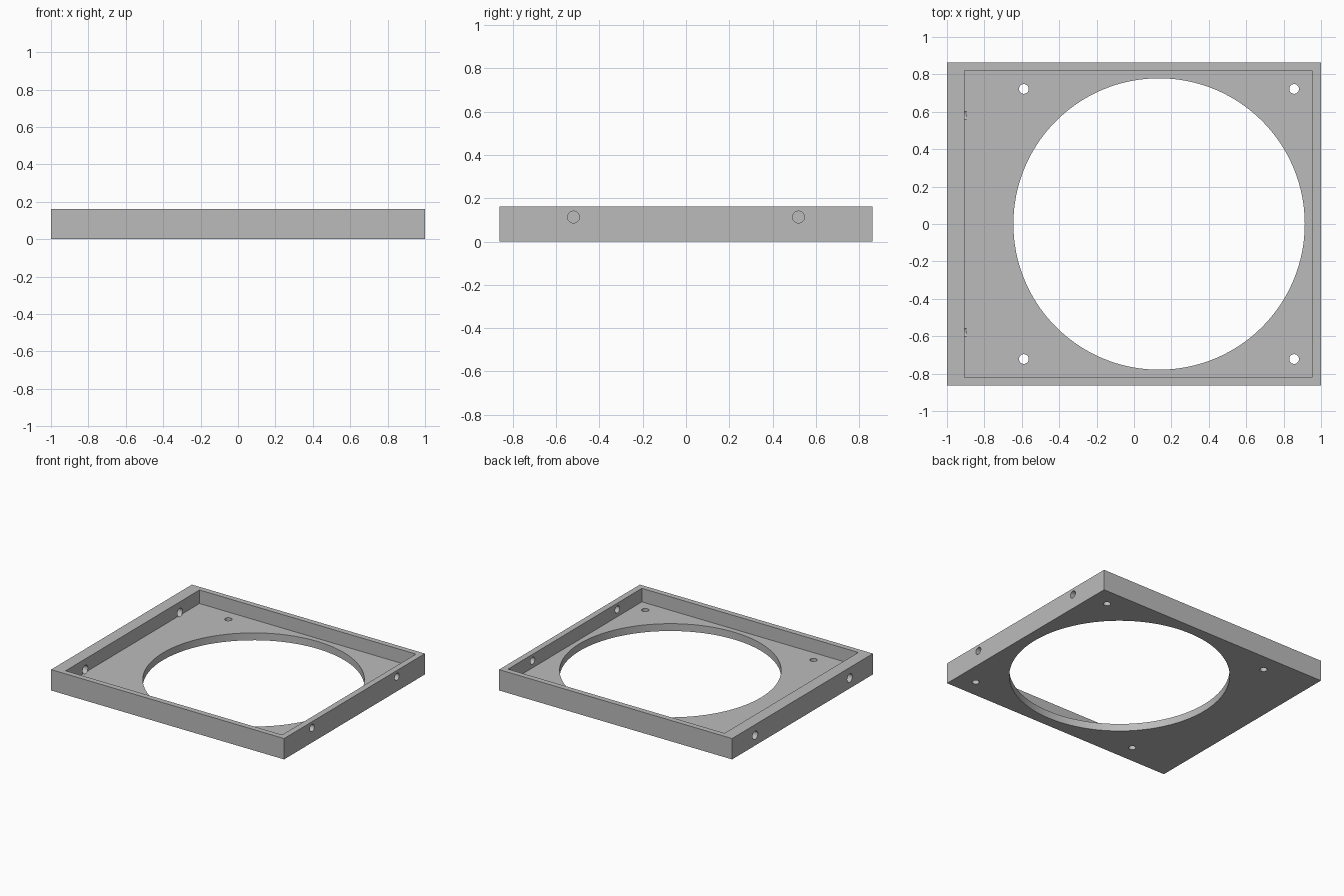
import bpy
import math

if "Cube" in bpy.data.objects:
    bpy.data.objects.remove(bpy.data.objects["Cube"], do_unlink=True)

HEIGHT, FLOOR = 0.162, 0.057
HALF_Y = 0.863

grey = bpy.data.materials.new("plain_grey")
grey.use_nodes = True
colour = (0.5, 0.5, 0.5, 1)
grey.diffuse_color = colour
grey.node_tree.nodes["Principled BSDF"].inputs["Base Color"].default_value = colour


def box(name, low, high):
    """Box between two opposite corners."""
    bpy.ops.mesh.primitive_cube_add(size=1, location=[(a + b) / 2 for a, b in zip(low, high)])
    ob = bpy.context.object
    ob.name = name
    ob.scale = [b - a for a, b in zip(low, high)]
    bpy.ops.object.transform_apply(location=True, rotation=False, scale=True)
    ob.data.materials.append(grey)
    return ob


def cylinder(name, centre, radius, length, along_x=False, sides=32):
    bpy.ops.mesh.primitive_cylinder_add(
        vertices=sides, radius=radius, depth=length, location=centre,
        rotation=(0, math.pi / 2 if along_x else 0, 0))
    ob = bpy.context.object
    ob.name = name
    ob.data.materials.append(grey)
    return ob


def cut(target, cutter):
    """Subtract the cutter from the target and hide it."""
    mod = target.modifiers.new(cutter.name, "BOOLEAN")
    mod.operation = "DIFFERENCE"
    mod.solver = "EXACT"
    mod.object = cutter
    cutter.hide_render = True
    cutter.hide_set(True)


# Outer block hollowed into a shallow tray with one thicker wall
frame = box("mounting_frame", (-1, -HALF_Y, 0), (1, HALF_Y, HEIGHT))
cut(frame, box("tray_cutter", (-0.905, -0.82, FLOOR), (0.953, 0.82, HEIGHT + 0.1)))

# Large round opening in the floor
cut(frame, cylinder("opening_cutter", (0.134, 0, 0), 0.779, 0.3, sides=128))

for side in (-1, 1):
    # Corner screw holes through the floor
    for x in (-0.589, 0.856):
        cut(frame, cylinder("screw_hole_cutter", (x, side * 0.722, 0), 0.026, 0.3))
    # Holes through the thin wall
    cut(frame, cylinder("thin_wall_hole_cutter", (1, side * 0.52, 0.113), 0.0275, 0.15, True))
    # Lower holes through the thick wall, nicking the floor
    cut(frame, cylinder("thick_wall_hole_cutter", (-0.995, side * 0.58, 0.08), 0.032, 0.2, True))

# Apply the cuts, then remove the cutters
bpy.ops.object.select_all(action="DESELECT")
bpy.context.view_layer.objects.active = frame
frame.select_set(True)
cutters = [m.object for m in frame.modifiers]
for name in [m.name for m in frame.modifiers]:
    bpy.ops.object.modifier_apply(modifier=name)
for ob in cutters:
    bpy.data.objects.remove(ob, do_unlink=True)

# Round walls smooth, edges sharp
bpy.ops.object.shade_smooth_by_angle(angle=math.radians(30))
